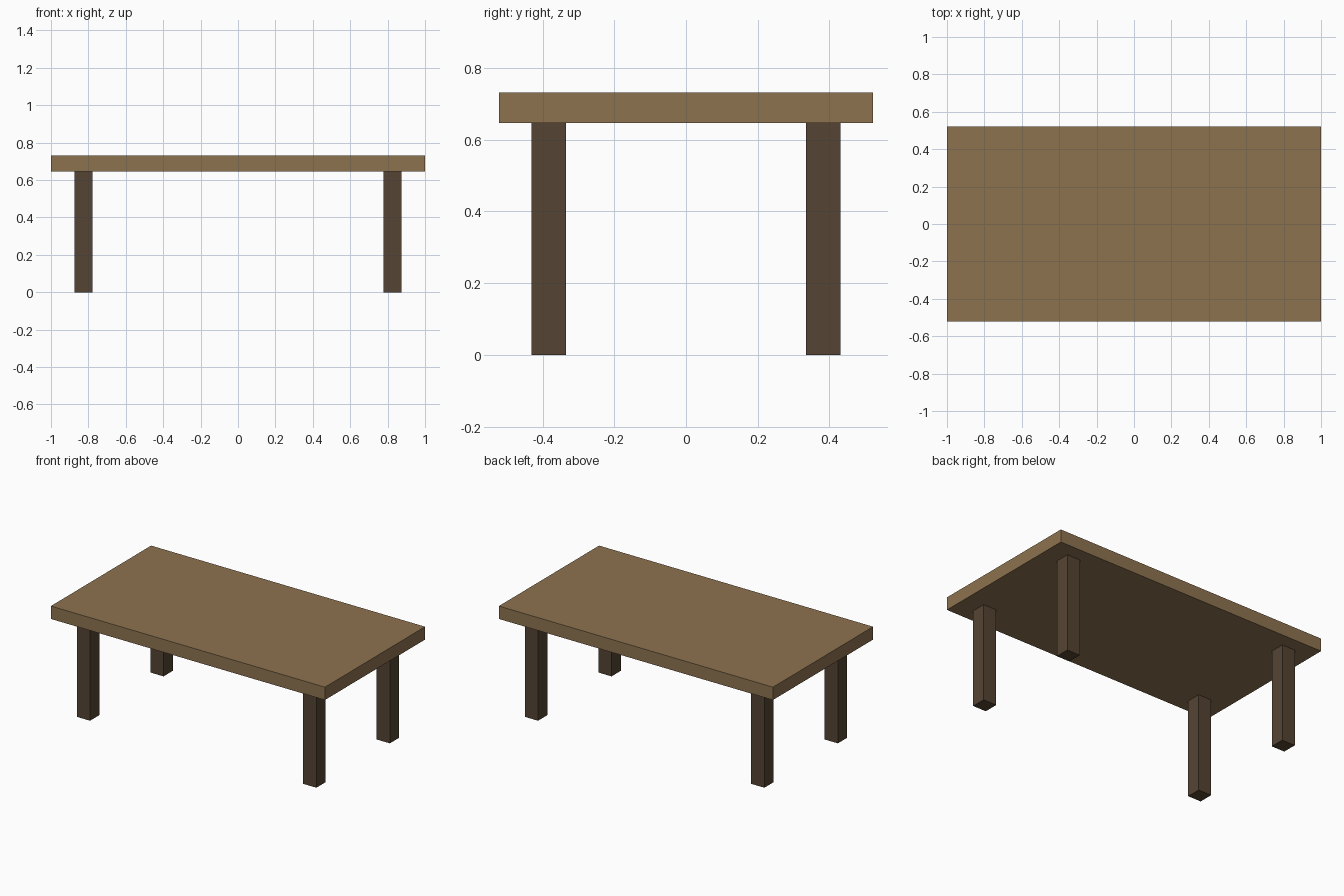
import bpy

if "Cube" in bpy.data.objects:
    bpy.data.objects.remove(bpy.data.objects["Cube"])

TOP_Z, UNDER_Z = 0.732, 0.647
LEG_WIDTH = 0.096


def material(name, color):
    mat = bpy.data.materials.new(name)
    mat.diffuse_color = (*color, 1.0)
    mat.use_nodes = True
    mat.node_tree.nodes["Principled BSDF"].inputs["Base Color"].default_value = mat.diffuse_color
    return mat


def box(name, center, size, mat):
    bpy.ops.mesh.primitive_cube_add(size=1, location=center)
    obj = bpy.context.object
    obj.name = name
    obj.scale = size
    bpy.ops.object.transform_apply(location=False, rotation=False, scale=True)
    obj.data.materials.append(mat)
    return obj


light_wood = material("light_wood", (0.27, 0.17, 0.08))
dark_wood = material("dark_wood", (0.091, 0.058, 0.033))

# Table top slab
box("table_top", (0, 0, (TOP_Z + UNDER_Z) / 2),
    (2.0, 1.044, TOP_Z - UNDER_Z), light_wood)

# Four square legs, inset from the corners
for x_side, sx in (("left", -1), ("right", 1)):
    for y_side, sy in (("front", -1), ("back", 1)):
        box(f"{y_side}_{x_side}_leg", (sx * 0.826, sy * 0.383, UNDER_Z / 2),
            (LEG_WIDTH, LEG_WIDTH, UNDER_Z), dark_wood)
